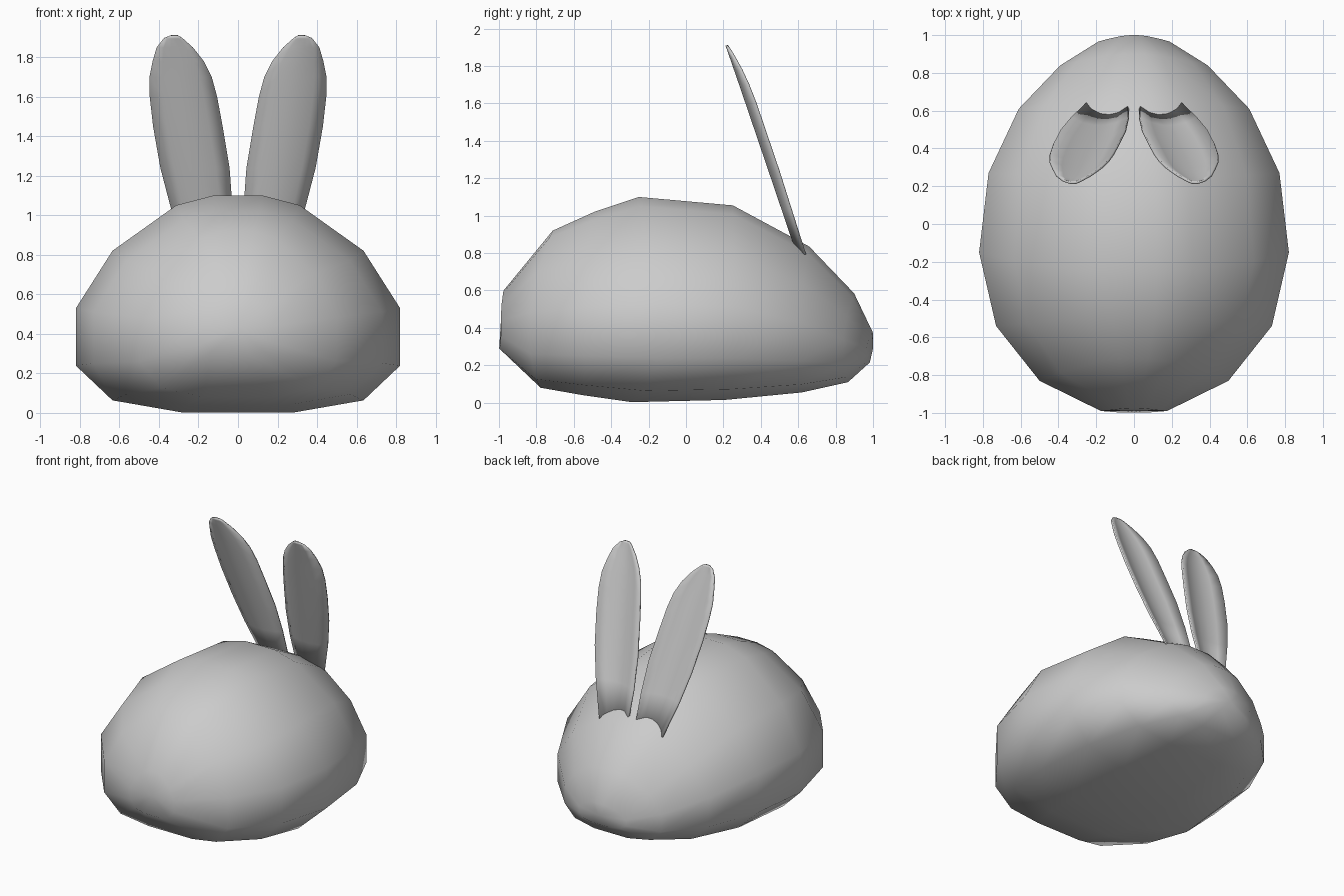
import bpy, bmesh

if "Cube" in bpy.data.objects:
    bpy.data.objects.remove(bpy.data.objects["Cube"])

def mix(a, b, t):
    return a + (b - a) * t

def finish(name, bm, angle):
    bmesh.ops.recalc_face_normals(bm, faces=bm.faces)
    mesh = bpy.data.meshes.new(name)
    bm.to_mesh(mesh)
    bm.free()
    ob = bpy.data.objects.new(name, mesh)
    bpy.context.collection.objects.link(ob)
    bpy.ops.object.select_all(action='DESELECT')
    ob.select_set(True)
    bpy.context.view_layer.objects.active = ob
    bpy.ops.object.shade_smooth_by_angle(angle=angle)
    return ob

# Body: rings along y, each (bottom y, bottom z, top y, top z, side y, half width)
rings = [
    (-1.00, .29, -.975, .60, -.99, .175),
    (-.77, .08, -.71, .92, -.83, .50),
    (-.55, .04, -.49, 1.02, -.54, .73),
    (-.31, .003, -.255, 1.10, -.15, .82),
    (.20, .015, .25, 1.055, .27, .77),
    (.62, .055, .66, .835, .61, .61),
    (.87, .11, .90, .585, .84, .39),
    (.985, .215, 1.0, .375, .965, .19),
]
# Half of the cross-section: fraction of half width, fraction of height
half = [(.35, 0), (.774, .055), (1, .215), (1, .48), (.774, .745), (.38, .955), (.15, 1)]
section = half + [(-x, z) for x, z in reversed(half)]
n = len(section)

bm = bmesh.new()
loops = []
for yb, zb, yt, zt, ys, w in rings:
    loops.append([bm.verts.new((x * w, mix(mix(yb, yt, z), ys, x * x), mix(zb, zt, z)))
                  for x, z in section])
for a, b in zip(loops, loops[1:]):
    for i in range(n):
        j = (i + 1) % n
        bm.faces.new((a[i], a[j], b[j], b[i]))
for loop, tip in ((loops[0], (0, -.99, .43)), (loops[-1], (0, 1, .29))):
    c = bm.verts.new(tip)
    for i in range(n):
        bm.faces.new((loop[i], loop[(i + 1) % n], c))
finish("body", bm, 3.1)

# Ears: thin cupped sheet, rows of (z, inner x, outer x, cup depth)
rows = [
    (.79, .03, .255, .04), (1.03, .03, .335, .045), (1.24, .045, .39, .05),
    (1.45, .08, .427, .05), (1.60, .108, .444, .05), (1.70, .135, .446, .045),
    (1.78, .175, .43, .035), (1.85, .23, .41, .02), (1.895, .28, .375, .008),
    (1.91, .305, .34, .002),
]
bm = bmesh.new()
grid = []
for z, xi, xo, d in rows:
    y = .217 + (1.91 - z) * .34
    grid.append([bm.verts.new((mix(xi, xo, (t + 1) / 2), y + d * t * t, z))
                 for t in (-1, -.6, -.2, .2, .6, 1)])
for a, b in zip(grid, grid[1:]):
    for i in range(5):
        bm.faces.new((a[i], a[i + 1], b[i + 1], b[i]))
ears = finish("ears", bm, .8)
solid = ears.modifiers.new("thickness", 'SOLIDIFY')
solid.thickness = .012
solid.offset = 0
ears.modifiers.new("mirror", 'MIRROR')
